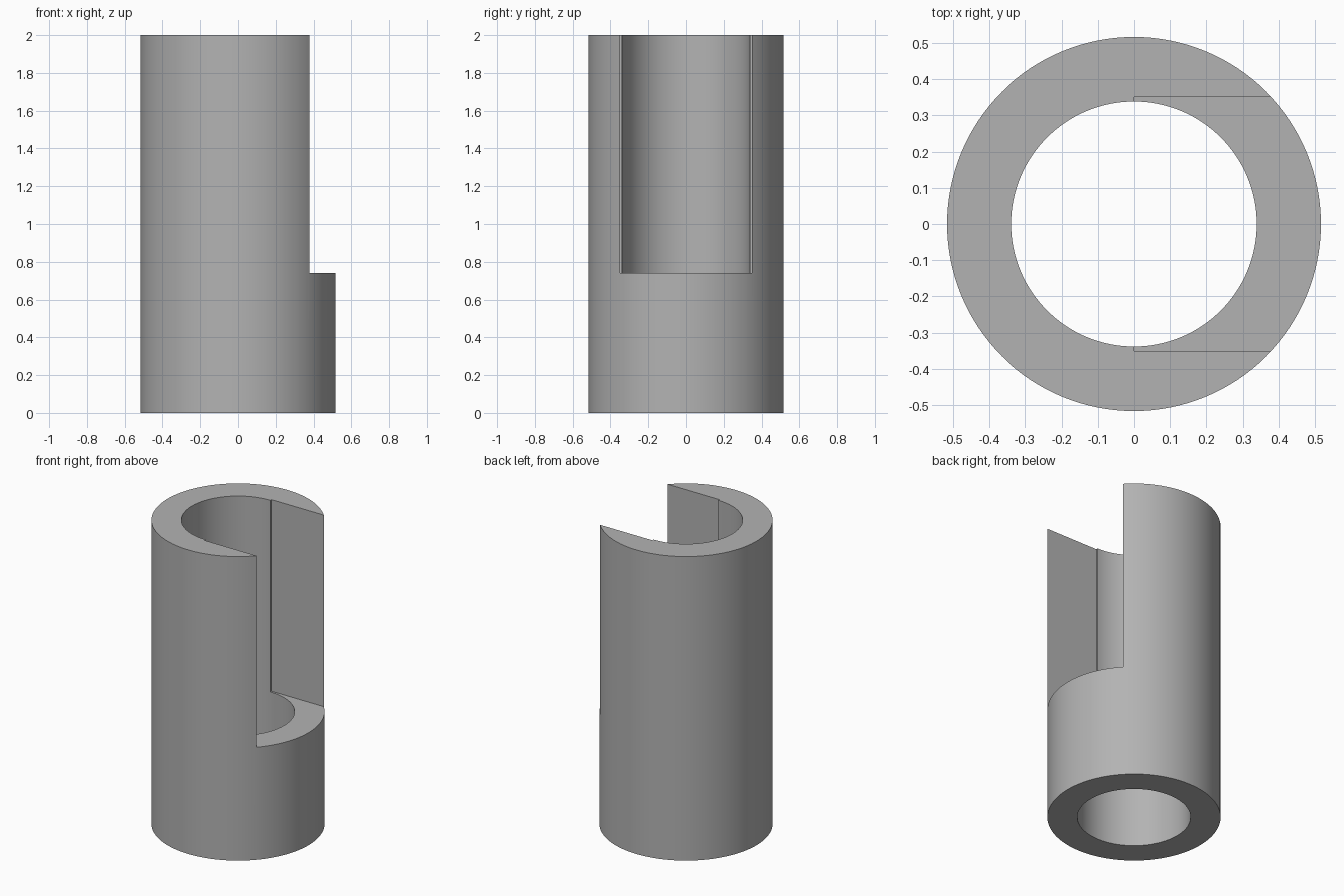
import bpy

if "Cube" in bpy.data.objects:
    bpy.data.objects.remove(bpy.data.objects["Cube"], do_unlink=True)

OUTER, BORE, HEIGHT = 0.516, 0.338, 2.0
SLOT_HALF, SLOT_FLOOR = 0.35, 0.74

grey = bpy.data.materials.new("plain grey")
grey.use_nodes = True
colour = (0.45, 0.45, 0.45, 1)
grey.diffuse_color = colour
grey.node_tree.nodes["Principled BSDF"].inputs["Base Color"].default_value = colour


def cylinder(name, radius, depth):
    bpy.ops.mesh.primitive_cylinder_add(
        vertices=128, radius=radius, depth=depth, location=(0, 0, HEIGHT / 2))
    obj = bpy.context.object
    obj.name = name
    obj.data.materials.append(grey)
    return obj


def cut(target, cutter):
    mod = target.modifiers.new(cutter.name, "BOOLEAN")
    mod.operation = "DIFFERENCE"
    mod.solver = "EXACT"
    mod.object = cutter
    bpy.context.view_layer.objects.active = target
    bpy.ops.object.modifier_apply(modifier=mod.name)
    bpy.data.objects.remove(cutter, do_unlink=True)


# Sleeve with a through bore
sleeve = cylinder("slotted_sleeve", OUTER, HEIGHT)
cut(sleeve, cylinder("bore_cutter", BORE, HEIGHT + 0.2))

# Flat-sided slot, open at the top and on the left side
bpy.ops.mesh.primitive_cube_add(size=1, location=(0.5, 0, SLOT_FLOOR + 1))
slot = bpy.context.object
slot.name = "slot_cutter"
slot.scale = (1, 2 * SLOT_HALF, 2)
slot.data.materials.append(grey)
cut(sleeve, slot)

# Smooth round walls, sharp rims and slot edges
bpy.ops.object.select_all(action="DESELECT")
sleeve.select_set(True)
bpy.context.view_layer.objects.active = sleeve
bpy.ops.object.shade_smooth_by_angle(angle=0.5)
